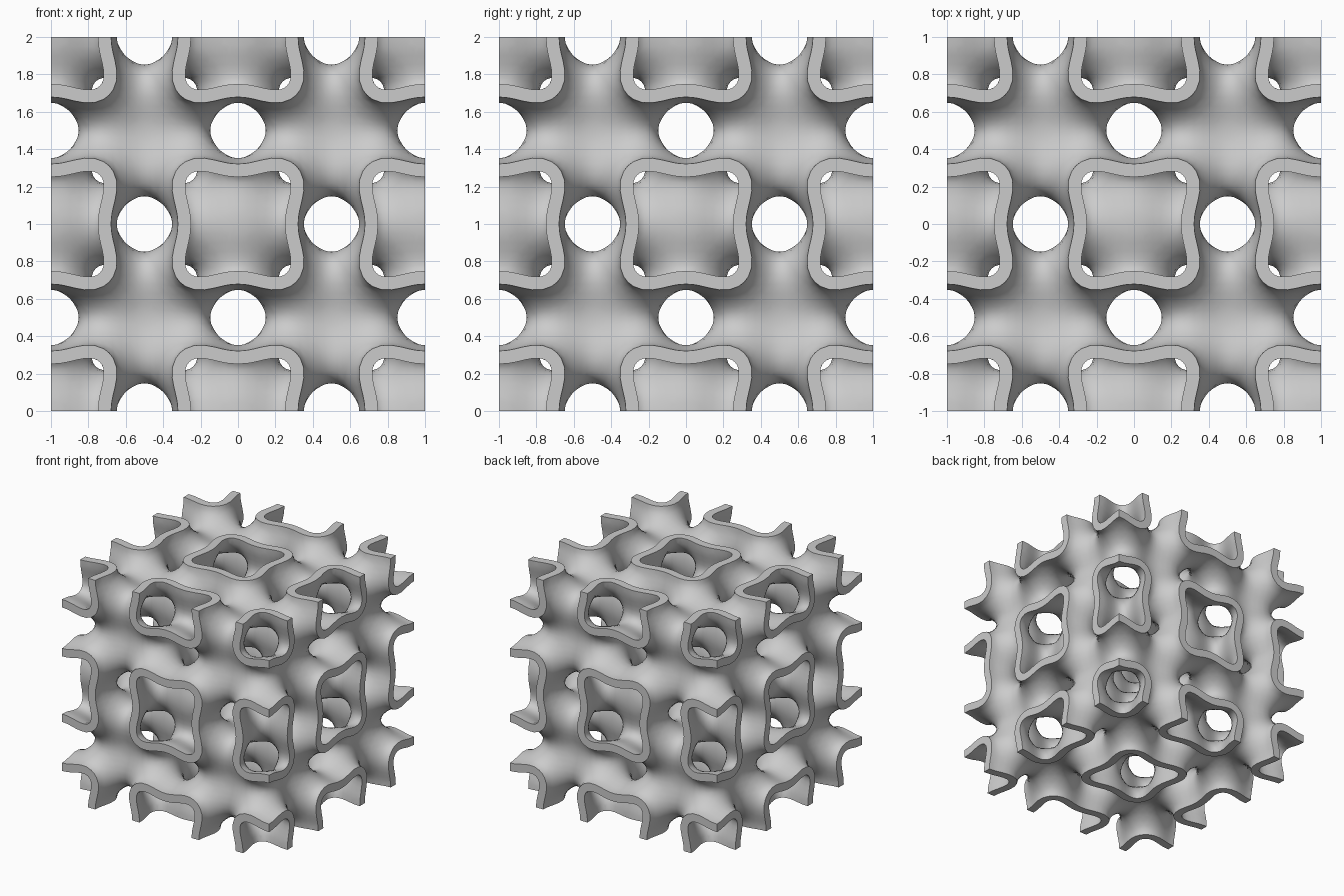
import bpy
import bmesh
from math import cos, sin, pi
from mathutils import Vector

cube = bpy.data.objects.get("Cube")
if cube:
    bpy.data.objects.remove(cube, do_unlink=True)

STEPS = 44          # lattice cells along the block (multiple of 4)
H = 2 / STEPS
WALL = 0.07         # wall thickness
W = 2 * pi          # one period per unit


def field(p):
    """Periodic field whose zero level is the middle of the wall."""
    a, b, c = (cos(W * v) for v in p)
    return 2 * (a * b + b * c + c * a) - sum(2 * v * v - 1 for v in (a, b, c))


def gradient(p):
    c = [cos(W * v) for v in p]
    total = sum(c)
    return Vector([-W * sin(W * p[i]) * (2 * (total - c[i]) - 4 * c[i]) for i in range(3)])


def project(p):
    for _ in range(4):
        g = gradient(p)
        p = p - g * (field(p) / max(g.length_squared, 1e-6))
    return p


# Sample the field on a lattice that overlaps the block by half a cell
size = STEPS + 2
axis = [-1 + (i - 0.5) * H for i in range(size)]
value = {(i, j, k): field((axis[i], axis[j], axis[k]))
         for i in range(size) for j in range(size) for k in range(size)}

# Every lattice edge that crosses the surface gives one quad between four cells
crossings, quads = {}, []
for key, f0 in value.items():
    for d in range(3):
        other = list(key)
        other[d] += 1
        f1 = value.get(tuple(other))
        if f1 is None or (f0 > 0) == (f1 > 0):
            continue
        point = Vector([axis[i] for i in key])
        point[d] += H * f0 / (f0 - f1)
        u, v = (d + 1) % 3, (d + 2) % 3
        ring = []
        for du, dv in ((0, 0), (1, 0), (1, 1), (0, 1)):
            cell = list(key)
            cell[u] -= du
            cell[v] -= dv
            if all(0 <= c <= STEPS for c in cell):
                cell = tuple(cell)
                crossings.setdefault(cell, []).append(point)
                ring.append(cell)
        if len(ring) == 4:
            quads.append(ring if f0 > 0 else ring[::-1])

# Middle sheet of the wall
bm = bmesh.new()
verts = {}
for cell in {c for q in quads for c in q}:
    points = crossings[cell]
    p = project(sum(points, Vector()) / len(points))
    for i in range(3):
        if cell[i] in (0, STEPS):
            p[i] = -1 + cell[i] * H
    verts[cell] = bm.verts.new(p)
for q in quads:
    bm.faces.new([verts[c] for c in q])

# Even out the sheet while the open edges stay in place
for _ in range(3):
    moved = {}
    for v in bm.verts:
        if not v.is_boundary:
            near = [e.other_vert(v).co for e in v.link_edges]
            moved[v] = project(v.co.lerp(sum(near, Vector()) / len(near), 0.5))
    for v, p in moved.items():
        v.co = p

# Thicken to both sides and close the cut rims
shell = bmesh.new()
lift = Vector((0, 0, 1))
inner, outer = {}, {}
for v in bm.verts:
    n = gradient(v.co).normalized() * (WALL / 2)
    inner[v] = shell.verts.new(v.co + n + lift)
    outer[v] = shell.verts.new(v.co - n + lift)
for f in bm.faces:
    shell.faces.new([outer[v] for v in f.verts])
    shell.faces.new([inner[v] for v in reversed(f.verts)])
for e in bm.edges:
    if e.is_boundary:
        a, b = e.verts
        shell.faces.new((outer[a], outer[b], inner[b], inner[a]))
bmesh.ops.recalc_face_normals(shell, faces=shell.faces)

mesh = bpy.data.meshes.new("lattice_shell")
shell.to_mesh(mesh)
shell.free()
bm.free()
lattice = bpy.data.objects.new("lattice_shell", mesh)
bpy.context.collection.objects.link(lattice)

# Plain grey
grey = bpy.data.materials.new("light_grey")
grey.use_nodes = True
colour = (0.6, 0.6, 0.6, 1)
grey.diffuse_color = colour
grey.node_tree.nodes["Principled BSDF"].inputs["Base Color"].default_value = colour
mesh.materials.append(grey)

bpy.ops.object.select_all(action='DESELECT')
lattice.select_set(True)
bpy.context.view_layer.objects.active = lattice
bpy.ops.object.shade_smooth_by_angle(angle=pi / 5)
